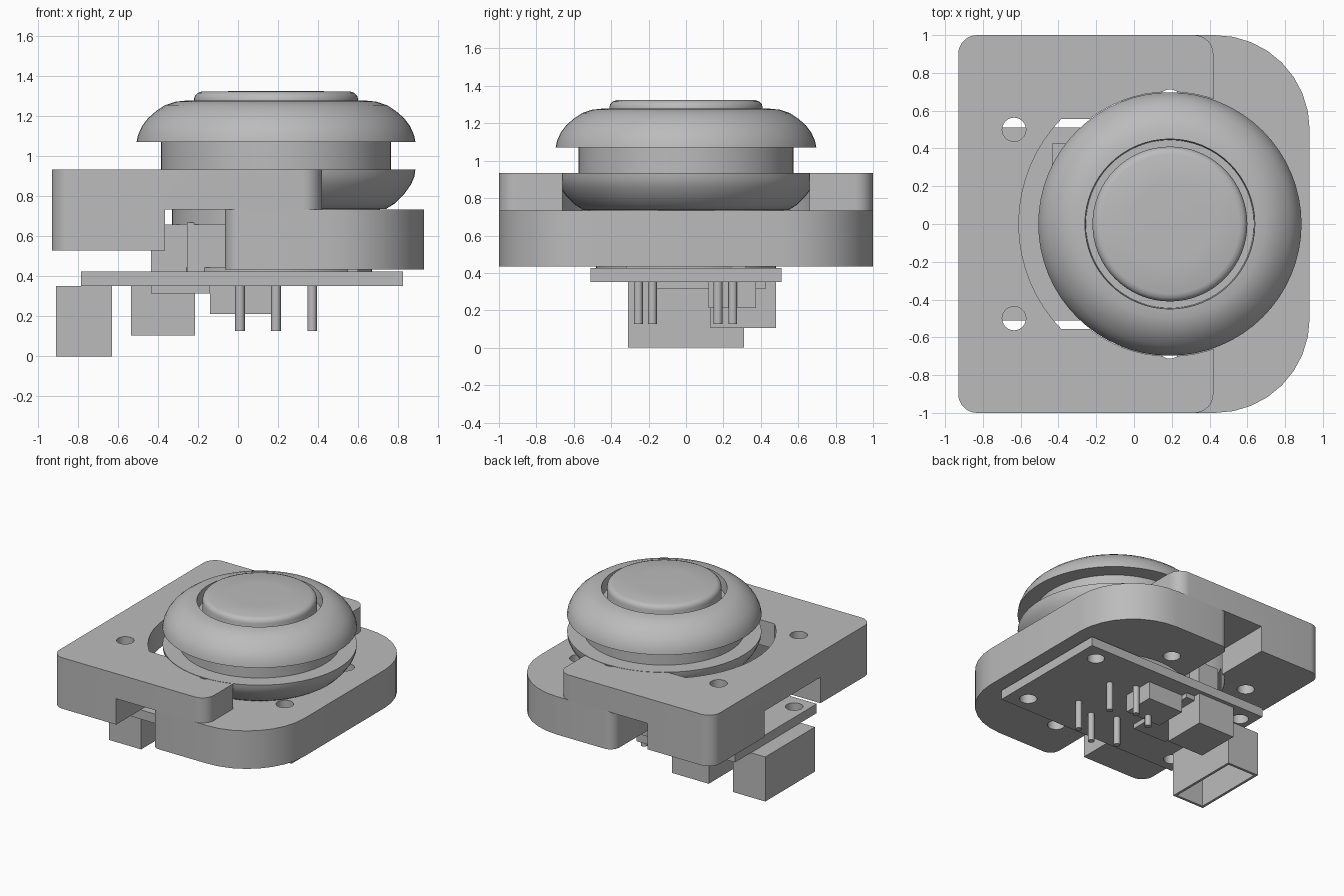
import bpy, bmesh
from math import cos, sin, pi, radians

cube = bpy.data.objects.get("Cube")
if cube:
    bpy.data.objects.remove(cube, do_unlink=True)

grey = bpy.data.materials.new("plain_grey")
grey.use_nodes = True
grey.diffuse_color = (0.5, 0.5, 0.5, 1)
grey.node_tree.nodes["Principled BSDF"].inputs["Base Color"].default_value = (0.5, 0.5, 0.5, 1)

CX = 0.19  # stick axis


def finish(name, bm):
    bmesh.ops.recalc_face_normals(bm, faces=bm.faces)
    mesh = bpy.data.meshes.new(name)
    bm.to_mesh(mesh)
    bm.free()
    mesh.materials.append(grey)
    obj = bpy.data.objects.new(name, mesh)
    bpy.context.collection.objects.link(obj)
    return obj


def smooth(obj):
    bpy.ops.object.select_all(action="DESELECT")
    obj.select_set(True)
    bpy.context.view_layer.objects.active = obj
    bpy.ops.object.shade_smooth_by_angle(angle=radians(35))
    return obj


def slab(name, x, y, z, r_left=0, r_right=0):
    """Upright block with rounded vertical corners on its left and right ends."""
    corners = [(x[1], y[1], r_right, 0), (x[0], y[1], r_left, 1),
               (x[0], y[0], r_left, 2), (x[1], y[0], r_right, 3)]
    bm = bmesh.new()
    ring = []
    for px, py, r, quarter in corners:
        sx, sy = (1 if px == x[1] else -1), (1 if py == y[1] else -1)
        steps = 8 if r else 0
        for i in range(steps + 1):
            a = (quarter + i / max(steps, 1)) * pi / 2
            ring.append(bm.verts.new((px - sx * r + r * cos(a) if r else px,
                                      py - sy * r + r * sin(a) if r else py, z[0])))
    face = bm.faces.new(ring)
    top = bmesh.ops.extrude_face_region(bm, geom=[face])["geom"]
    verts = [v for v in top if isinstance(v, bmesh.types.BMVert)]
    bmesh.ops.translate(bm, verts=verts, vec=(0, 0, z[1] - z[0]))
    return finish(name, bm)


def lathe(name, profile, x=CX, y=0, steps=64):
    """Closed turned part; the profile starts and ends on the axis."""
    bm = bmesh.new()
    rings = [[bm.verts.new((x + r * cos(2 * pi * i / steps), y + r * sin(2 * pi * i / steps), z))
              for i in range(steps)] for r, z in profile]
    for a, b in zip(rings, rings[1:]):
        for i in range(steps):
            j = (i + 1) % steps
            bm.faces.new((a[i], a[j], b[j], b[i]))
    bm.faces.new(rings[0])
    bm.faces.new(rings[-1])
    return finish(name, bm)


def disc(name, r, z, x=CX, y=0, steps=64):
    return lathe(name, [(r, z[0]), (r, z[1])], x, y, steps)


def boolean(obj, tool, operation="DIFFERENCE"):
    mod = obj.modifiers.new("cut", "BOOLEAN")
    mod.operation, mod.solver, mod.object = operation, "EXACT", tool
    bpy.context.view_layer.update()
    result = bpy.data.meshes.new_from_object(obj.evaluated_get(bpy.context.evaluated_depsgraph_get()))
    obj.modifiers.clear()
    obj.data = result
    bpy.data.objects.remove(tool, do_unlink=True)


def drill(obj, points, r=0.063):
    for x, y in points:
        boolean(obj, disc("drill", r, (-1, 2), x, y, 24))


# Upper plate with two thick pads on its left side
upper = slab("upper_plate", (-0.93, 0.42), (-1, 1), (0.53, 0.933), 0.1, 0.1)
boolean(upper, slab("relief", (-0.365, 2), (-2, 2), (0, 0.735)))
boolean(upper, slab("side_opening", (-2, 0), (-0.35, 0.35), (0, 0.735)))
swing = disc("swing_slot", 0.8, (0, 2))
boolean(swing, slab("slot_limit", (-2, CX), (-0.555, 0.555), (-1, 3)), "INTERSECT")
boolean(upper, swing)
boolean(upper, disc("cup_opening", 0.7, (0, 2)))
drill(upper, [(-0.635, 0.5), (-0.635, -0.5), (CX, 0.65), (CX, -0.65)])
smooth(upper)

# Lower plate, open on the left around the stick mechanism
lower = slab("lower_plate", (-0.065, 0.93), (-1, 1), (0.435, 0.735), 0.08, 0.5)
boolean(lower, disc("base_opening", 0.53, (0, 2)))
drill(lower, [(px, s * py) for px, py in ((CX, 0.65), (0.675, 0.38)) for s in (1, -1)])
smooth(lower)

# Circuit board
board = slab("circuit_board", (-0.785, 0.825), (-0.51, 0.51), (0.352, 0.425))
drill(board, [(sx * 0.68, sy * 0.38) for sx in (1, -1) for sy in (1, -1)])
smooth(board)

# Stick mechanism
slab("stick_body", (-0.255, 0.6), (-0.32, 0.32), (0.42, 0.67))
slab("side_sensor", (-0.435, -0.255), (-0.17, 0.425), (0.315, 0.66))
slab("sensor_foot", (-0.26, -0.14), (-0.17, 0.425), (0.315, 0.36))
smooth(disc("base_disc", 0.48, (0.42, 0.445)))
smooth(disc("base_ring", 0.52, (0.66, 0.74)))

# Cup, neck, cap and button
smooth(lathe("cup", [(0.55, 0.737), (0.595, 0.765), (0.64, 0.81), (0.675, 0.86),
                     (0.692, 0.9), (0.696, 0.933), (0.3, 0.933)]))
smooth(disc("neck", 0.575, (0.92, 1.08)))
smooth(lathe("cap", [(0.5, 1.07), (0.697, 1.07), (0.69, 1.105), (0.67, 1.15), (0.64, 1.19),
                     (0.6, 1.225), (0.555, 1.255), (0.5, 1.273), (0.45, 1.278),
                     (0.445, 1.18), (0.2, 1.18)]))
smooth(lathe("button", [(0.41, 1.17), (0.41, 1.285), (0.405, 1.303), (0.392, 1.316),
                        (0.37, 1.324), (0.2, 1.325)]))

# Connectors under the board
shell = slab("open_connector", (-0.91, -0.63), (-0.31, 0.31), (0, 0.352))
boolean(shell, slab("shell_hollow", (-0.89, -0.65), (-0.29, 0.29), (-0.1, 0.33)))
slab("cable_connector", (-0.535, -0.215), (0.13, 0.48), (0.105, 0.352))
slab("small_switch", (-0.14, 0.17), (0.12, 0.375), (0.213, 0.352))

# Solder pins
for x, y in ((0.01, 0.17), (0.19, 0.25), (0.37, 0.17), (0.01, -0.18), (0.19, -0.255), (0.37, -0.18)):
    smooth(disc("solder_pin", 0.024, (0.127, 0.36), x, y, 16))
